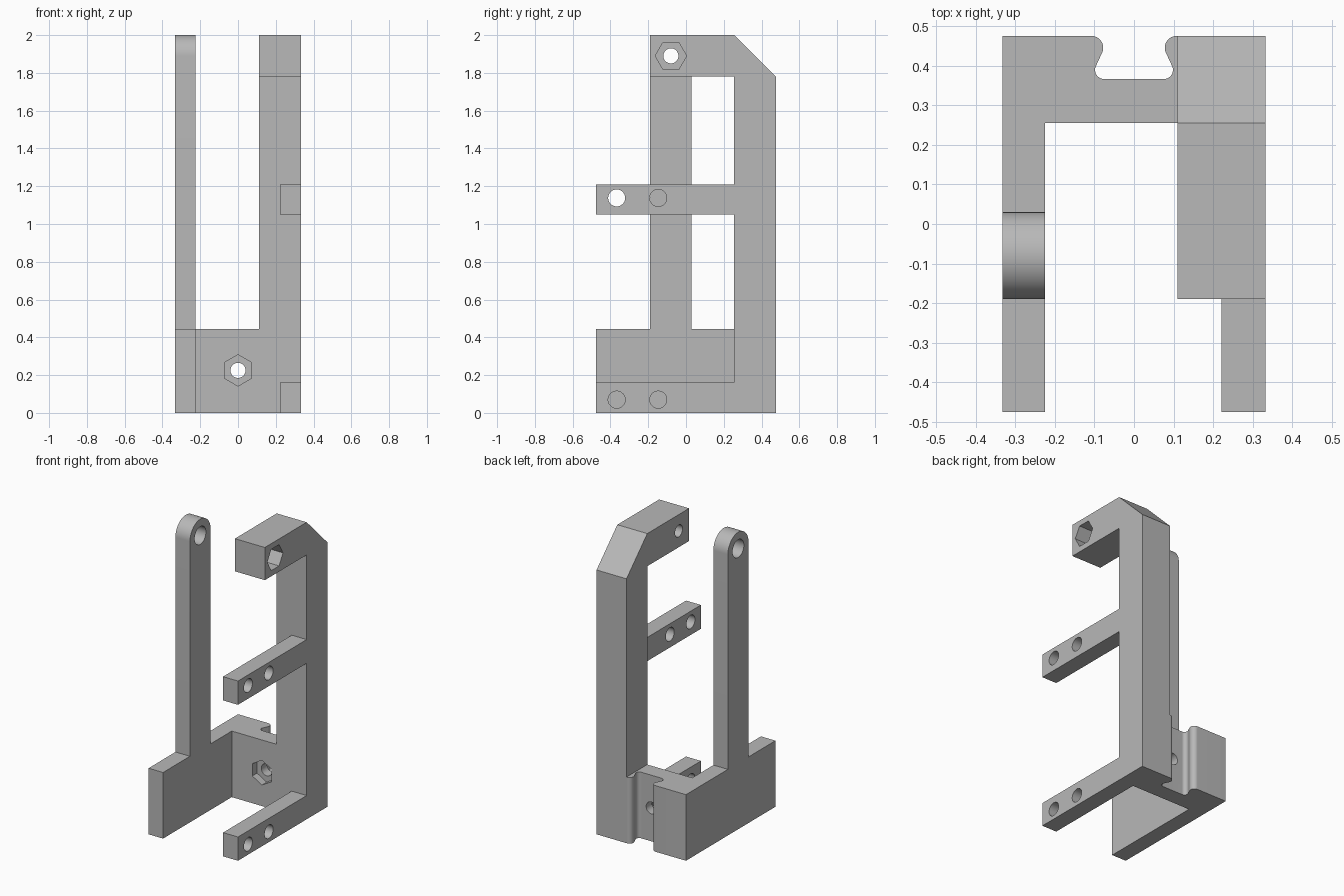
import bpy, bmesh, math
from math import radians, cos, sin
from mathutils import Vector

cube = bpy.data.objects.get("Cube")
if cube:
    bpy.data.objects.remove(cube, do_unlink=True)

grey = bpy.data.materials.new("light grey plastic")
grey.use_nodes = True
COLOR = (0.48, 0.48, 0.48, 1)
grey.diffuse_color = COLOR
grey.node_tree.nodes["Principled BSDF"].inputs["Base Color"].default_value = COLOR


def arc(cx, cy, r, start, end, steps=24):
    """Points along an arc, angles in degrees."""
    angles = [radians(start + (end - start) * i / steps) for i in range(steps + 1)]
    return [(cx + r * cos(a), cy + r * sin(a)) for a in angles]


def ring(cx, cy, r, sides=48, turn=0):
    return arc(cx, cy, r, turn, turn + 360, sides)[:-1]


def rect(a0, a1, b0, b1):
    return [(a0, b0), (a1, b0), (a1, b1), (a0, b1)]


def prism(name, outline, axis, lo, hi):
    """Extrude a 2D outline along an axis; the outline uses the other two axes in order."""
    def place(p, depth):
        co = list(p)
        co.insert("xyz".index(axis), depth)
        return Vector(co)
    bm = bmesh.new()
    face = bm.faces.new([bm.verts.new(place(p, lo)) for p in outline])
    grown = bmesh.ops.extrude_face_region(bm, geom=[face])
    verts = [v for v in grown["geom"] if isinstance(v, bmesh.types.BMVert)]
    bmesh.ops.translate(bm, verts=verts, vec=place((0, 0), hi - lo))
    bmesh.ops.recalc_face_normals(bm, faces=bm.faces)
    mesh = bpy.data.meshes.new(name)
    bm.to_mesh(mesh)
    bm.free()
    mesh.materials.append(grey)
    obj = bpy.data.objects.new(name, mesh)
    bpy.context.collection.objects.link(obj)
    return obj


def activate(obj):
    bpy.ops.object.select_all(action="DESELECT")
    obj.select_set(True)
    bpy.context.view_layer.objects.active = obj


def cut(obj, outline, axis, lo, hi):
    """Subtract a prism from a part."""
    cutter = prism("cutter", outline, axis, lo, hi)
    cutter.hide_render = True
    mod = obj.modifiers.new("cut", "BOOLEAN")
    mod.operation = "DIFFERENCE"
    mod.solver = "EXACT"
    mod.object = cutter
    activate(obj)
    bpy.ops.object.modifier_apply(modifier=mod.name)
    bpy.data.objects.remove(cutter, do_unlink=True)


# Main dimensions
SIDE, DEPTH = 0.333, 0.476
WALL_IN, COL_IN, BAR_IN = -0.225, 0.11, 0.222
BACK_IN, BASE_TOP = 0.255, 0.445
PIN_Y, PIN_Z = -0.08, 1.89

# Base: side wall and rear wall in plan, with a rounded dovetail groove at the back
half_groove = arc(-0.108, DEPTH - 0.03, 0.03, 90, -25) + arc(-0.0755, 0.39, 0.023, 155, 270)
groove = half_groove + [(-x, y) for x, y in reversed(half_groove)]
base = prism("base_bracket",
             [(-SIDE, -DEPTH), (-SIDE, DEPTH)] + groove +
             [(COL_IN, DEPTH), (COL_IN, BACK_IN), (WALL_IN, BACK_IN), (WALL_IN, -DEPTH)],
             "z", 0, BASE_TOP)
cut(base, ring(0, 0.225, 0.04), "y", 0.2, 0.5)
cut(base, ring(0, 0.225, 0.083, 6, 30), "y", 0.2, BACK_IN + 0.05)

# Round-topped post with a pivot hole
post = prism("round_post",
             [(PIN_Y - 0.11, BASE_TOP)] + arc(PIN_Y, PIN_Z, 0.11, 180, 0, 40) +
             [(PIN_Y + 0.11, BASE_TOP)],
             "x", -SIDE, WALL_IN)
cut(post, ring(PIN_Y, PIN_Z, 0.06), "x", -0.5, 0)

# Column with chamfered top and forward arm
column = prism("column_and_arm",
               [(BACK_IN, 0), (DEPTH, 0), (DEPTH, 1.78), (BACK_IN, 2),
                (PIN_Y - 0.11, 2), (PIN_Y - 0.11, 1.78), (BACK_IN, 1.78)],
               "x", COL_IN, SIDE)
cut(column, ring(PIN_Y, PIN_Z, 0.04), "x", 0, 0.5)
cut(column, ring(PIN_Y, PIN_Z, 0.083, 6), "x", SIDE - 0.12, 0.5)

# Two forward bars, each with two holes
bars = []
for name, z in (("lower_bar", 0), ("middle_bar", 1.05)):
    bar = prism(name, rect(-DEPTH, BACK_IN, z, z + 0.16), "x", BAR_IN, SIDE)
    for y in (-0.367, -0.147):
        cut(bar, ring(y, z + (0.07 if z == 0 else 0.088), 0.045), "x", 0.1, 0.5)
    bars.append(bar)

# Smooth the curved surfaces, keep edges crisp
for obj in [base, post, column] + bars:
    activate(obj)
    bpy.ops.object.shade_smooth_by_angle(angle=radians(20))
